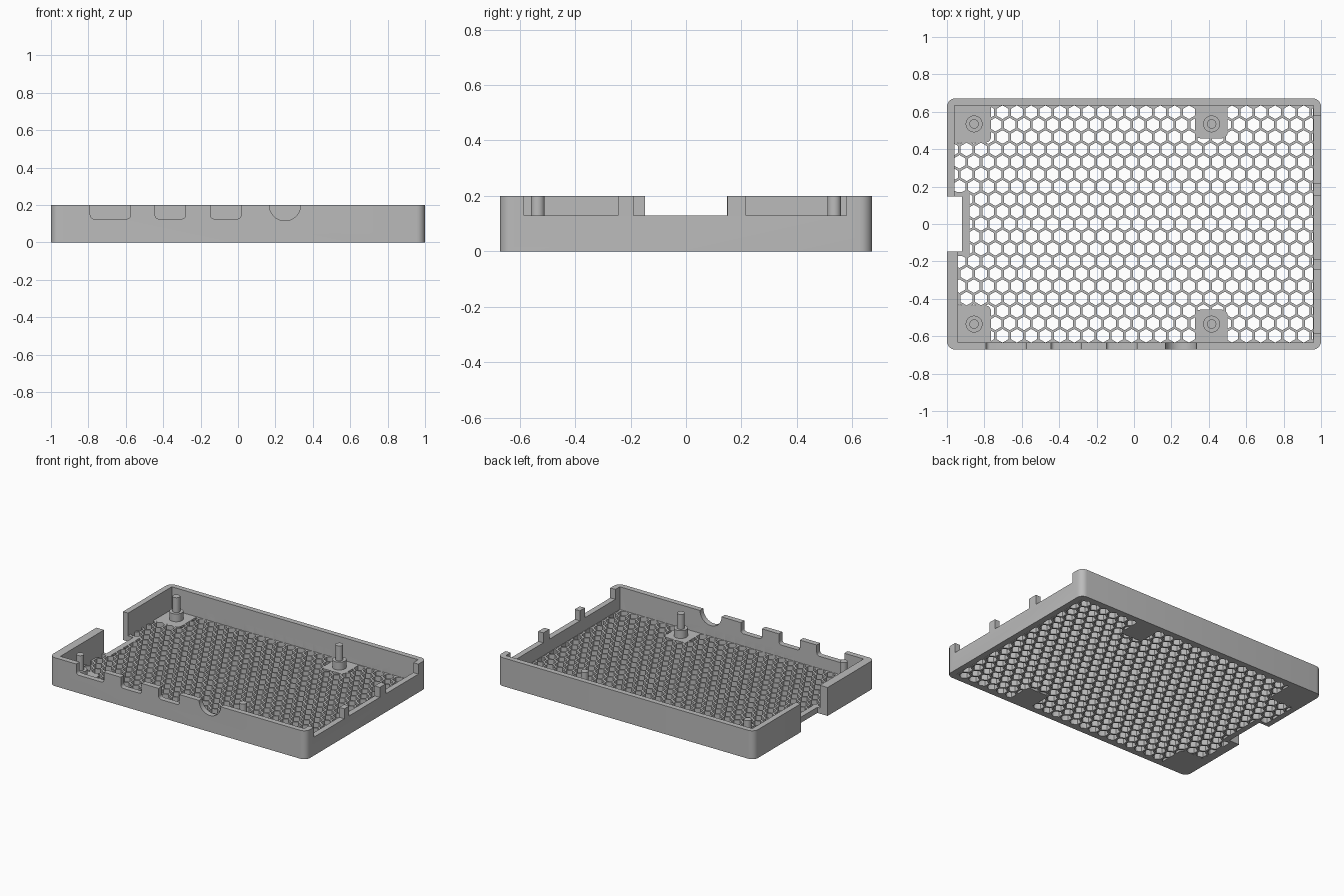
import bpy
import bmesh
import math
from mathutils import Vector

if "Cube" in bpy.data.objects:
    bpy.data.objects.remove(bpy.data.objects["Cube"], do_unlink=True)

WX, WY, H, FLOOR = 1.0, 0.672, 0.2, 0.04   # half length, half width, height, floor
IX, IY = 0.96, 0.634                        # inner half sizes
SLOT, PITCH, SILL = 0.148, 0.0767, 0.13

grey = bpy.data.materials.new("plain_grey")
grey.use_nodes = True
grey.diffuse_color = (0.5, 0.5, 0.5, 1)
grey.node_tree.nodes["Principled BSDF"].inputs["Base Color"].default_value = (0.5, 0.5, 0.5, 1)


def rounded(x0, y0, x1, y1, r, seg=6):
    """Outline of a rectangle with rounded corners."""
    pts = []
    corners = [(x1 - r, y1 - r), (x0 + r, y1 - r), (x0 + r, y0 + r), (x1 - r, y0 + r)]
    for q, (cx, cy) in enumerate(corners):
        for i in range(seg + 1):
            a = math.pi / 2 * (q + i / seg)
            pts.append((cx + r * math.cos(a), cy + r * math.sin(a)))
    return pts


def box(x0, y0, x1, y1):
    return [(x0, y0), (x1, y0), (x1, y1), (x0, y1)]


def ring(cx, cy, r, n, turn=0.0):
    return [(cx + r * math.cos(turn + math.tau * i / n),
             cy + r * math.sin(turn + math.tau * i / n)) for i in range(n)]


def prism(name, outlines, lo, hi, axis="z"):
    """Extrude one or more outlines along z, or xz outlines along y."""
    bm = bmesh.new()
    for outline in outlines:
        place = (lambda p, h: Vector((p[0], p[1], h))) if axis == "z" else \
                (lambda p, h: Vector((p[0], h, p[1])))
        face = bm.faces.new([bm.verts.new(place(p, lo)) for p in outline])
        top = bmesh.ops.extrude_face_region(bm, geom=[face])["geom"]
        move = place((0, 0), hi - lo)
        bmesh.ops.translate(bm, vec=move,
                            verts=[g for g in top if isinstance(g, bmesh.types.BMVert)])
    bmesh.ops.recalc_face_normals(bm, faces=bm.faces)
    mesh = bpy.data.meshes.new(name)
    bm.to_mesh(mesh)
    bm.free()
    mesh.materials.append(grey)
    obj = bpy.data.objects.new(name, mesh)
    bpy.context.collection.objects.link(obj)
    return obj


def activate(obj):
    bpy.ops.object.select_all(action="DESELECT")
    obj.select_set(True)
    bpy.context.view_layer.objects.active = obj


def combine(obj, cutter, operation="DIFFERENCE"):
    mod = obj.modifiers.new("cut", "BOOLEAN")
    mod.operation, mod.solver, mod.object = operation, "EXACT", cutter
    activate(obj)
    bpy.ops.object.modifier_apply(modifier=mod.name)
    bpy.data.objects.remove(cutter, do_unlink=True)


# Tray with rounded upright corners, hollowed from above
tray = prism("tray", [rounded(-WX, -WY, WX, WY, 0.045)], 0, H)
cavity = [(-0.94, -IY), (IX, -IY), (IX, IY), (-IX, IY), (-IX, 0), (-0.94, 0)]
combine(tray, prism("cavity", [cavity], FLOOR, 1))

# Card slot through the left-hand end, including the floor
combine(tray, prism("card_slot", [box(-1.1, -SLOT, -0.92, SLOT)], -1, 1))
combine(tray, prism("slot_opening", [box(-1.1, -SLOT, -0.9, SLOT)], FLOOR, 1))

# Port notches in the end wall, leaving two posts
ports = [(-0.585, -0.245), (-0.19, 0.15), (0.217, 0.58)]
combine(tray, prism("end_ports", [box(0.9, a, 1.1, b) for a, b in ports], SILL, 1))

# Port notches in the front wall: three rounded rectangles and one round
front = [rounded(a, SILL - 0.004, b, 0.4, 0.02) for a, b in
         [(-0.79, -0.575), (-0.443, -0.28), (-0.148, 0.016)]]
front.append(ring(0.251, H, 0.084, 48, 0.03))
combine(tray, prism("front_ports", front, -0.8, -0.6, "y"))

# Honeycomb vents, kept clear of the walls, slot rim and post pads
hexes = []
for row in range(-9, 10):
    shift = 0.5 * PITCH if row % 2 == 0 else 0
    for col in range(-14, 15):
        hexes.append(ring(-0.703 + 9 * PITCH + col * PITCH + shift,
                          row * PITCH * math.sqrt(3) / 2, 0.0365, 6, math.pi / 6))
vents = prism("vents", hexes, -0.1, 0.1)
area = [(-0.94, -IY), (IX - 0.003, -IY), (IX - 0.003, IY), (-IX, IY), (-IX, 0.17),
        (-0.88, 0.17), (-0.88, -0.17), (-0.94, -0.17)]
vent_area = prism("vent_area", [area], -0.2, 0.2)
pads = []
for side in (-1, 1):
    for x0, x1, depth in [(-1.1, -0.765, 0.435), (0.326, 0.5, 0.458)]:
        y0, y1 = sorted((side * depth, side * 0.8))
        pads.append(rounded(x0, y0, x1, y1, 0.03))
combine(vent_area, prism("pads", pads, -0.3, 0.3))
combine(vents, vent_area, "INTERSECT")
combine(tray, vents)

# Board posts: wide standoff with a thin locating pin
parts = [tray]
for x, end in [(-0.855, "right"), (0.415, "left")]:
    for y, side in [(-0.535, "front"), (0.535, "back")]:
        for kind, r, lo, hi in [("standoff", 0.045, FLOOR, 0.095), ("pin", 0.025, 0.095, H)]:
            parts.append(prism(f"{side}_{end}_{kind}", [ring(x, y, r, 32)], lo, hi))

for part in parts:
    activate(part)
    bpy.ops.object.shade_smooth_by_angle(angle=math.radians(30))
